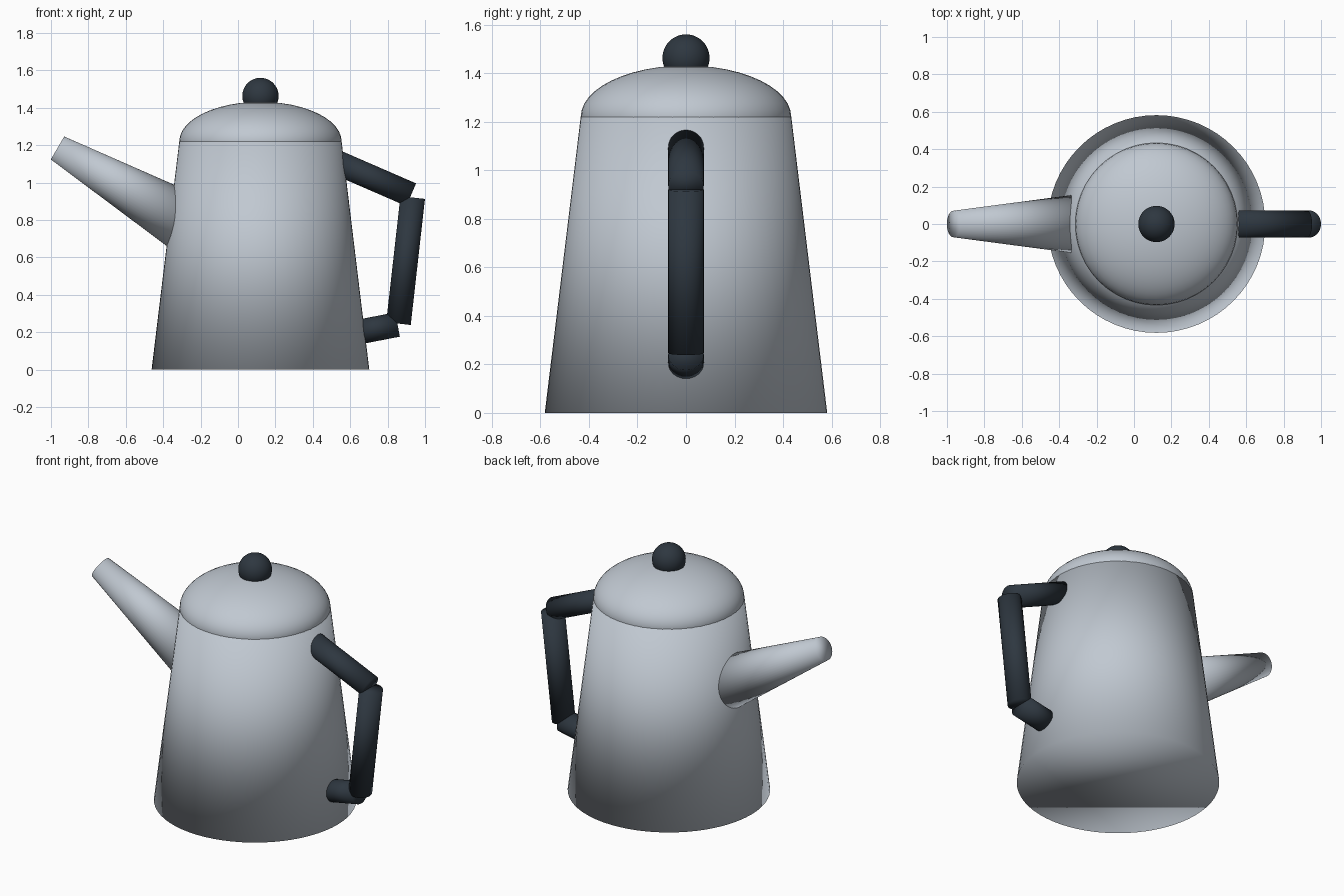
import bpy
from mathutils import Vector

cube = bpy.data.objects.get("Cube")
if cube:
    bpy.data.objects.remove(cube, do_unlink=True)


def make_material(name, colour):
    mat = bpy.data.materials.new(name)
    mat.use_nodes = True
    mat.diffuse_color = (*colour, 1)
    mat.node_tree.nodes["Principled BSDF"].inputs["Base Color"].default_value = (*colour, 1)
    return mat


steel = make_material("brushed steel", (0.53, 0.58, 0.64))
dark = make_material("dark slate", (0.027, 0.038, 0.051))


def finish(name, mat):
    obj = bpy.context.object
    obj.name = name
    obj.data.materials.append(mat)
    bpy.ops.object.shade_smooth()
    return obj


def tapered_tube(name, start, end, r_start, r_end, mat, sides=48, depth_stretch=1.0):
    """Capped cone frustum running from start to end in the xz plane."""
    a, b = Vector(start), Vector(end)
    axis = b - a
    bpy.ops.mesh.primitive_cone_add(vertices=sides, radius1=r_start, radius2=r_end,
                                    depth=axis.length, location=(a + b) / 2,
                                    rotation=(0, axis.angle(Vector((0, 0, 1)))
                                              * (1 if axis.x >= 0 else -1), 0))
    obj = finish(name, mat)
    obj.scale.y = depth_stretch
    return obj


def ball(name, centre, size, mat):
    bpy.ops.mesh.primitive_uv_sphere_add(segments=48, ring_count=24, radius=1, location=centre)
    obj = finish(name, mat)
    obj.scale = size
    return obj


CX = 0.12  # axis of the pot

# Pot, domed lid and knob
tapered_tube("pot_body", (CX, 0, 0), (CX, 0, 1.22), 0.582, 0.434, steel, 64)
ball("lid", (CX, 0, 1.22), (0.434, 0.434, 0.212), steel)
ball("lid_knob", (CX, 0, 1.463), (0.097, 0.097, 0.097), dark)

# Spout, widening into the pot
tapered_tube("spout", (-0.27, 0, 0.78), (-0.965, 0, 1.185), 0.163, 0.071, steel)

# Handle made of three straight bars
bars = {
    "handle_top": ((0.50, 0, 1.12), (0.926, 0, 0.935)),
    "handle_grip": ((0.858, 0, 0.246), (0.934, 0, 0.92)),
    "handle_bottom": ((0.62, 0, 0.196), (0.853, 0, 0.241)),
}
for name, (start, end) in bars.items():
    tapered_tube(name, start, end, 0.066, 0.066, dark, 32, 1.11)
